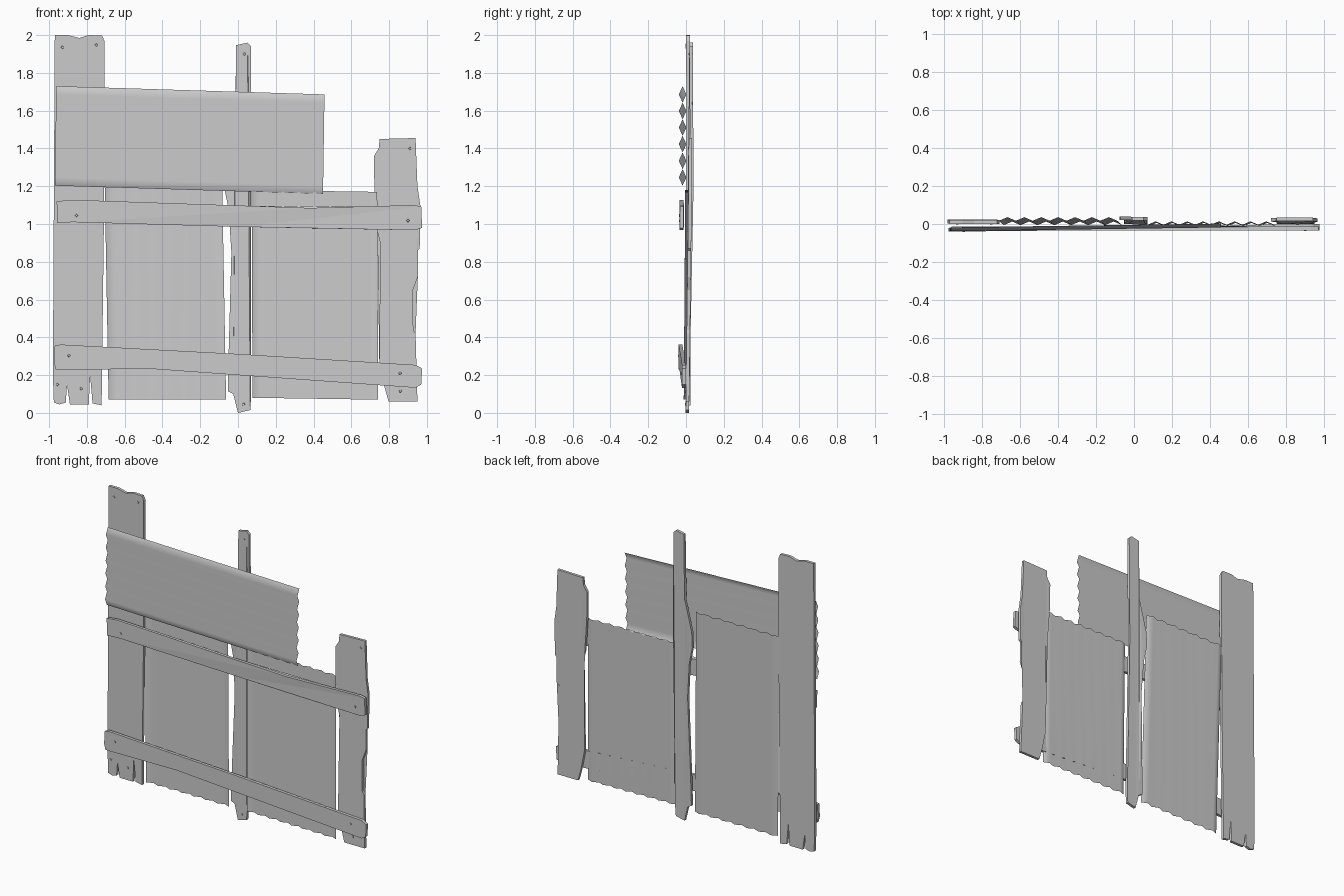
import bpy, bmesh
from mathutils import Vector, Matrix
from math import radians

if "Cube" in bpy.data.objects:
    bpy.data.objects.remove(bpy.data.objects["Cube"])


def interp(pts, t):
    """Piecewise linear lookup in [(t, value), ...]."""
    if t <= pts[0][0]:
        return pts[0][1]
    for (a, va), (b, vb) in zip(pts, pts[1:]):
        if t <= b:
            return va + (vb - va) * (t - a) / (b - a)
    return pts[-1][1]


def finish(name, bm):
    me = bpy.data.meshes.new(name)
    bm.to_mesh(me)
    bm.free()
    ob = bpy.data.objects.new(name, me)
    bpy.context.collection.objects.link(ob)
    return ob


def plank(name, outline, lean, thick, axis=1):
    """Board from an x/z outline; lean gives front y along z (axis 1) or x (axis 0)."""
    bm = bmesh.new()
    front = [bm.verts.new((p[0], interp(lean, p[axis]), p[1])) for p in outline]
    back = [bm.verts.new(v.co + Vector((0, thick, 0))) for v in front]
    bm.faces.new(front)
    bm.faces.new(back[::-1])
    n = len(front)
    for i in range(n):
        j = (i + 1) % n
        bm.faces.new((front[j], front[i], back[i], back[j]))
    bmesh.ops.triangulate(bm, faces=[f for f in bm.faces if len(f.verts) > 4])
    bmesh.ops.recalc_face_normals(bm, faces=bm.faces)
    return finish(name, bm)


def sheet(name, start, end, sweep, waves, depth):
    """Corrugated sheet: zigzag from start to end, swept along a vector."""
    bm = bmesh.new()
    a, b, s = Vector(start), Vector(end), Vector(sweep)
    rows = []
    for i in range(2 * waves + 1):
        p = a.lerp(b, i / (2 * waves)) + Vector((0, depth * (i % 2), 0))
        rows.append((bm.verts.new(p), bm.verts.new(p + s)))
    for (p, q), (r, t) in zip(rows, rows[1:]):
        f = bm.faces.new((p, q, t, r))
        f.smooth = True
    bmesh.ops.recalc_face_normals(bm, faces=bm.faces)
    return finish(name, bm)


# Upright boards with broken ends
left_lean = [(0, 0.004), (2, 0.001)]
plank("left_board", [
    (-0.97, 2.0), (-0.9, 2.0), (-0.84, 1.985), (-0.79, 2.0), (-0.72, 1.998),
    (-0.707, 1.97), (-0.71, 1.0), (-0.72, 0.2), (-0.722, 0.04), (-0.77, 0.05),
    (-0.783, 0.2), (-0.79, 0.045), (-0.89, 0.045), (-0.905, 0.15),
    (-0.912, 0.055), (-0.945, 0.045), (-0.975, 0.055), (-0.98, 0.2)],
    left_lean, 0.019)

post_lean = [(0, -0.002), (1.2, 0.022), (1.96, 0.018)]
plank("middle_post", [
    (-0.01, 1.947), (0.05, 1.96), (0.07, 1.94), (0.068, 1.2), (0.07, 0.1),
    (0.065, 0.015), (0.0, 0.0), (-0.025, 0.1), (-0.053, 0.115), (-0.05, 0.3),
    (-0.035, 0.85), (-0.05, 1.08), (-0.075, 1.2), (-0.07, 1.3), (-0.015, 1.52)],
    post_lean, 0.018)

right_lean = [(0, -0.002), (1.0, 0.011), (1.45, 0.015)]
plank("right_board", [
    (0.75, 1.45), (0.94, 1.455), (0.95, 1.2), (0.965, 1.1), (0.962, 0.87),
    (0.952, 0.86), (0.952, 0.72), (0.926, 0.65), (0.928, 0.44), (0.94, 0.42),
    (0.95, 0.06), (0.797, 0.06), (0.775, 0.14), (0.748, 0.27), (0.753, 0.9),
    (0.738, 0.96), (0.722, 1.18), (0.72, 1.36), (0.745, 1.4)],
    right_lean, 0.018)

# Cross rails
upper_lean = [(-0.96, -0.034), (0, -0.03), (0.6, -0.038), (0.97, -0.033)]
plank("upper_rail", [
    (-0.96, 1.12), (-0.88, 1.128), (0.0, 1.095), (0.38, 1.085), (0.93, 1.1),
    (0.97, 1.093), (0.975, 0.98), (0.94, 0.967), (0.4, 0.978), (0.0, 0.985),
    (-0.88, 1.01), (-0.957, 1.005)], upper_lean, 0.02, 0)

lower_lean = [(-0.97, -0.04), (0.97, -0.021)]
plank("lower_rail", [
    (-0.97, 0.355), (-0.94, 0.362), (0.0, 0.312), (0.94, 0.254), (0.975, 0.235),
    (0.97, 0.15), (0.94, 0.133), (0.0, 0.2), (-0.4, 0.232), (-0.965, 0.23),
    (-0.975, 0.27)], lower_lean, 0.02, 0)

# Corrugated sheets
sheet("upper_sheet", (-0.962, -0.018, 1.73), (-0.97, -0.018, 1.203),
      (1.42, 0.02, -0.044), 6, -0.02)
sheet("left_sheet", (-0.685, -0.006, 0.072), (-0.063, -0.006, 0.072),
      (-0.025, 0.023, 1.368), 7, 0.019)
sheet("right_sheet", (0.077, -0.012, 0.08), (0.742, -0.012, 0.07),
      (-0.005, 0.008, 1.1), 8, 0.018)

# Nail heads
nails = [(x, z, interp(left_lean, z)) for x, z in
         ((-0.93, 1.935), (-0.75, 1.948), (-0.955, 0.15), (-0.83, 0.128))]
nails += [(x, z, interp(post_lean, z)) for x, z in ((0.033, 1.9), (0.03, 0.045))]
nails += [(x, z, interp(right_lean, z)) for x, z in ((0.91, 1.4), (0.86, 0.115))]
nails += [(x, z, interp(upper_lean, x)) for x, z in ((-0.855, 1.045), (0.9, 1.018))]
nails += [(x, z, interp(lower_lean, x)) for x, z in ((-0.895, 0.303), (0.858, 0.21))]
bm = bmesh.new()
for x, z, y in nails:
    bmesh.ops.create_cone(bm, cap_ends=True, segments=8, radius1=0.009, radius2=0.006,
                          depth=0.008, matrix=Matrix.Translation((x, y, z))
                          @ Matrix.Rotation(radians(90), 4, 'X'))
finish("nail_heads", bm)
